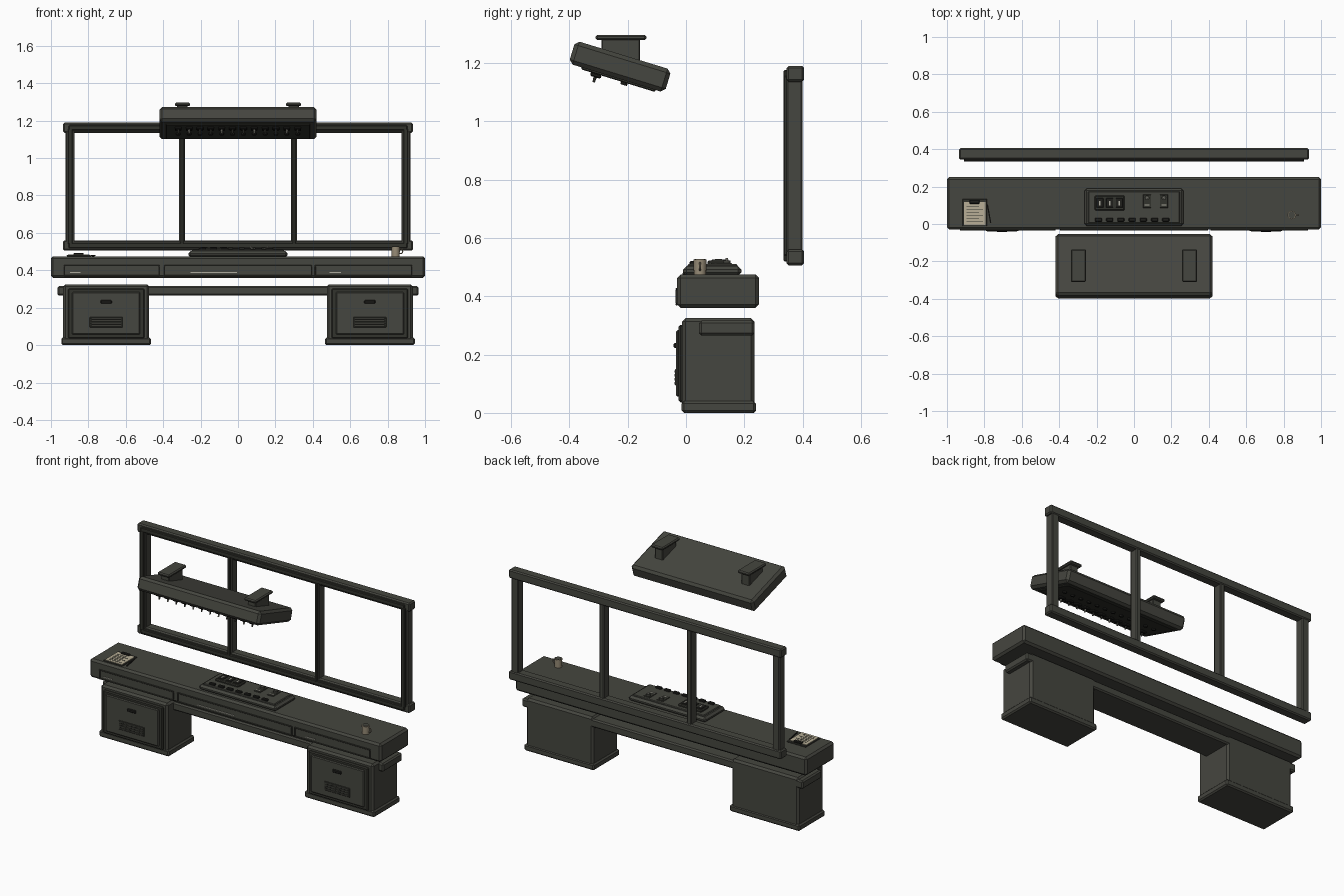
import bpy, math
from mathutils import Matrix, Vector

if "Cube" in bpy.data.objects:
    bpy.data.objects.remove(bpy.data.objects["Cube"])


def material(name, rgb):
    m = bpy.data.materials.new(name)
    m.use_nodes = True
    m.diffuse_color = (*rgb, 1)
    m.node_tree.nodes["Principled BSDF"].inputs["Base Color"].default_value = (*rgb, 1)
    return m


OLIVE = material("olive grey", (0.06, 0.061, 0.05))
DARK = material("dark olive", (0.032, 0.033, 0.026))
BLACK = material("soft black", (0.014, 0.014, 0.012))
CREAM = material("paper cream", (0.48, 0.43, 0.31))
MARK = material("pale mark", (0.42, 0.41, 0.35))
TAN = material("mug tan", (0.32, 0.27, 0.19))


def box(name, x, y, z, mat=OLIVE, bevel=0.0, frame=None):
    """Box from (min, max) ranges, optionally placed in a local frame."""
    bpy.ops.mesh.primitive_cube_add(size=1)
    ob = bpy.context.object
    ob.name = name
    spans = (x, y, z)
    size = [b - a for a, b in spans]
    centre = Vector([(a + b) / 2 for a, b in spans])
    for v in ob.data.vertices:
        v.co = Vector([c * s for c, s in zip(v.co, size)])
    ob.matrix_world = (frame or Matrix()) @ Matrix.Translation(centre)
    ob.data.materials.append(mat)
    if bevel:
        mod = ob.modifiers.new("Bevel", "BEVEL")
        mod.width = bevel
        mod.segments = 1
    return ob


def rod(name, centre, radius, depth, mat, top=None, sides=12, frame=None):
    bpy.ops.mesh.primitive_cone_add(vertices=sides, radius1=radius, depth=depth,
                                    radius2=radius if top is None else top)
    ob = bpy.context.object
    ob.name = name
    ob.matrix_world = (frame or Matrix()) @ Matrix.Translation(centre)
    ob.data.materials.append(mat)
    bpy.ops.object.shade_smooth_by_angle()
    return ob


def around(c, half):
    return (c - half, c + half)


def border(name, x, z, y, w, mat, bevel=0.0):
    """Rectangular picture-frame moulding on a front face."""
    for side, xs in (("right", (x[0], x[0] + w)), ("left", (x[1] - w, x[1]))):
        box(f"{name}_{side}", xs, y, (z[0] + w, z[1] - w), mat, bevel)
    box(f"{name}_bottom", x, y, (z[0], z[0] + w), mat, bevel)
    box(f"{name}_top", x, y, (z[1] - w, z[1]), mat, bevel)


# Desk slab with framed front panels
box("desk_top", (-1, 1), (-0.03, 0.25), (0.36, 0.475), OLIVE, 0.012)
for name, xs in (("right", (-0.93, -0.42)), ("middle", (-0.395, 0.395)), ("left", (0.41, 0.93))):
    border(f"desk_panel_{name}", xs, (0.368, 0.428), (-0.036, -0.028), 0.006, DARK, 0.002)
for x, w in ((-0.87, 0.028), (-0.13, 0.125), (0.52, 0.032)):
    box("panel_marker", around(x, w), (-0.034, -0.028), (0.386, 0.39), MARK)

# Cross rail joining the pedestals
box("cross_rail", (-0.965, 0.965), (0.045, 0.235), (0.265, 0.316), OLIVE, 0.008)

# Pedestals with drawer fronts
for side, s in (("right", -1), ("left", 1)):
    c = 0.705 * s
    box(f"pedestal_{side}", around(c, 0.23), (-0.013, 0.235), (0.02, 0.325), OLIVE, 0.012)
    box(f"pedestal_base_{side}", around(c, 0.24), (-0.015, 0.24), (0, 0.04), OLIVE, 0.008)
    box(f"drawer_{side}", around(c, 0.205), (-0.025, 0), (0.036, 0.302), DARK, 0.006)
    box(f"drawer_face_{side}", around(c, 0.182), (-0.034, -0.02), (0.056, 0.284), OLIVE, 0.005)
    box(f"drawer_handle_{side}", around(c, 0.03), (-0.042, -0.03), (0.222, 0.24), BLACK, 0.004)
    box(f"drawer_vent_{side}", around(c, 0.088), (-0.037, -0.03), (0.094, 0.15), DARK, 0.002)
    for i in range(4):
        box(f"vent_slat_{side}", around(c, 0.08), (-0.04, -0.034),
            around(0.102 + 0.0133 * i, 0.004), OLIVE, 0.001)

# Window frame behind the desk
for name, z in (("bottom", 0.533), ("top", 1.162)):
    box(f"frame_{name}", (-0.935, 0.935), (0.345, 0.405), around(z, 0.027), OLIVE, 0.007)
    box(f"frame_trim_{name}", (-0.905, 0.905), (0.335, 0.35), around(z, 0.014), DARK, 0.004)
for x, w in ((-0.897, 0.024), (-0.3, 0.016), (0.3, 0.016), (0.897, 0.024)):
    box("frame_post", around(x, w), (0.345, 0.4), (0.55, 1.145), OLIVE, 0.005)
    box("frame_post_trim", around(x, w * 0.55), (0.334, 0.35), (0.54, 1.155), DARK, 0.003)

# Control panel on the desk
box("control_panel", (-0.265, 0.265), (-0.01, 0.19), (0.47, 0.503), OLIVE, 0.012)
box("control_plate", (-0.245, 0.245), (0.005, 0.176), (0.5, 0.51), OLIVE, 0.004)
box("meter_housing", (-0.21, -0.05), (0.073, 0.152), (0.505, 0.522), DARK, 0.005)
for i in range(3):
    x = -0.182 + 0.052 * i
    box("meter_window", around(x, 0.019), (0.088, 0.138), (0.52, 0.525), BLACK, 0.002)
    box("meter_needle", around(x, 0.004), (0.1, 0.124), (0.523, 0.527), MARK)
for i in range(7):
    box("key", around(-0.19 + 0.06 * i, 0.019), (0.012, 0.033), (0.505, 0.521), BLACK, 0.004)
for x in (0.07, 0.16):
    box("toggle_plate", around(x, 0.022), (0.085, 0.158), (0.508, 0.513), DARK, 0.002)
    rod("toggle_collar", (x, 0.14, 0.517), 0.013, 0.012, OLIVE)
    rod("toggle_stick", (x, 0.14, 0.525), 0.006, 0.012, MARK, 0.004, 8)
    box("toggle_marker", around(x, 0.014), (0.098, 0.104), (0.512, 0.515), MARK)

# Clipboard, paper and pencil
box("clipboard", (-0.916, -0.786), (-0.012, 0.134), (0.474, 0.481), DARK, 0.002)
box("paper", (-0.909, -0.793), (-0.006, 0.118), (0.48, 0.484), CREAM)
box("clip", (-0.88, -0.825), (0.108, 0.128), (0.481, 0.492), BLACK, 0.003)
for i in range(6):
    box("paper_line", (-0.895, -0.808 - 0.02 * (i % 2)), around(0.012 + 0.016 * i, 0.002),
        (0.483, 0.485), DARK)
tilt = Matrix.Translation((-0.775, 0.055, 0.479)) @ Matrix.Rotation(math.radians(10), 4, "Z")
rod("pencil", (0, 0, 0), 0.004, 0.1, BLACK, sides=6,
    frame=tilt @ Matrix.Rotation(math.radians(90), 4, "X"))

# Mug with a dark drink and a handle
rod("mug", (0.843, 0.048, 0.5), 0.021, 0.05, TAN, 0.023, 16)
rod("drink", (0.843, 0.048, 0.525), 0.019, 0.004, OLIVE, sides=16)
bpy.ops.mesh.primitive_torus_add(major_segments=14, minor_segments=6, major_radius=0.013,
                                 minor_radius=0.003, location=(0.868, 0.048, 0.502),
                                 rotation=(math.pi / 2, 0, 0))
bpy.context.object.name = "mug_handle"
bpy.context.object.data.materials.append(TAN)
bpy.ops.object.shade_smooth_by_angle()

# Tilted overhead console with a switch row underneath
over = Matrix.Translation((-0, -0.226, 1.187)) @ Matrix.Rotation(math.radians(-17), 4, "X")
box("overhead_console", (-0.42, 0.42), (-0.172, 0.172), (-0.041, 0.041), OLIVE, 0.014, over)
box("overhead_plate", (-0.385, 0.385), (-0.125, 0.14), (-0.048, -0.038), DARK, 0.003, over)
for i in range(12):
    x = -0.319 + 0.058 * i
    box("overhead_switch", around(x, 0.018), (-0.09, -0.052), (-0.06, -0.046), BLACK, 0.004, over)
    rod("overhead_lever", (x, -0.071, -0.068), 0.004, 0.02, MARK if i % 3 == 1 else OLIVE,
        0.006, 8, over)
    rod("overhead_knob", (x, 0.03, -0.052), 0.012, 0.01, BLACK, sides=10, frame=over)

# Ceiling brackets
for s in (-1, 1):
    box("bracket_stem", around(0.297 * s, 0.028), (-0.29, -0.157), (1.2, 1.282), OLIVE, 0.004)
    box("bracket_plate", around(0.297 * s, 0.041), (-0.31, -0.136), (1.278, 1.296), OLIVE, 0.006)
